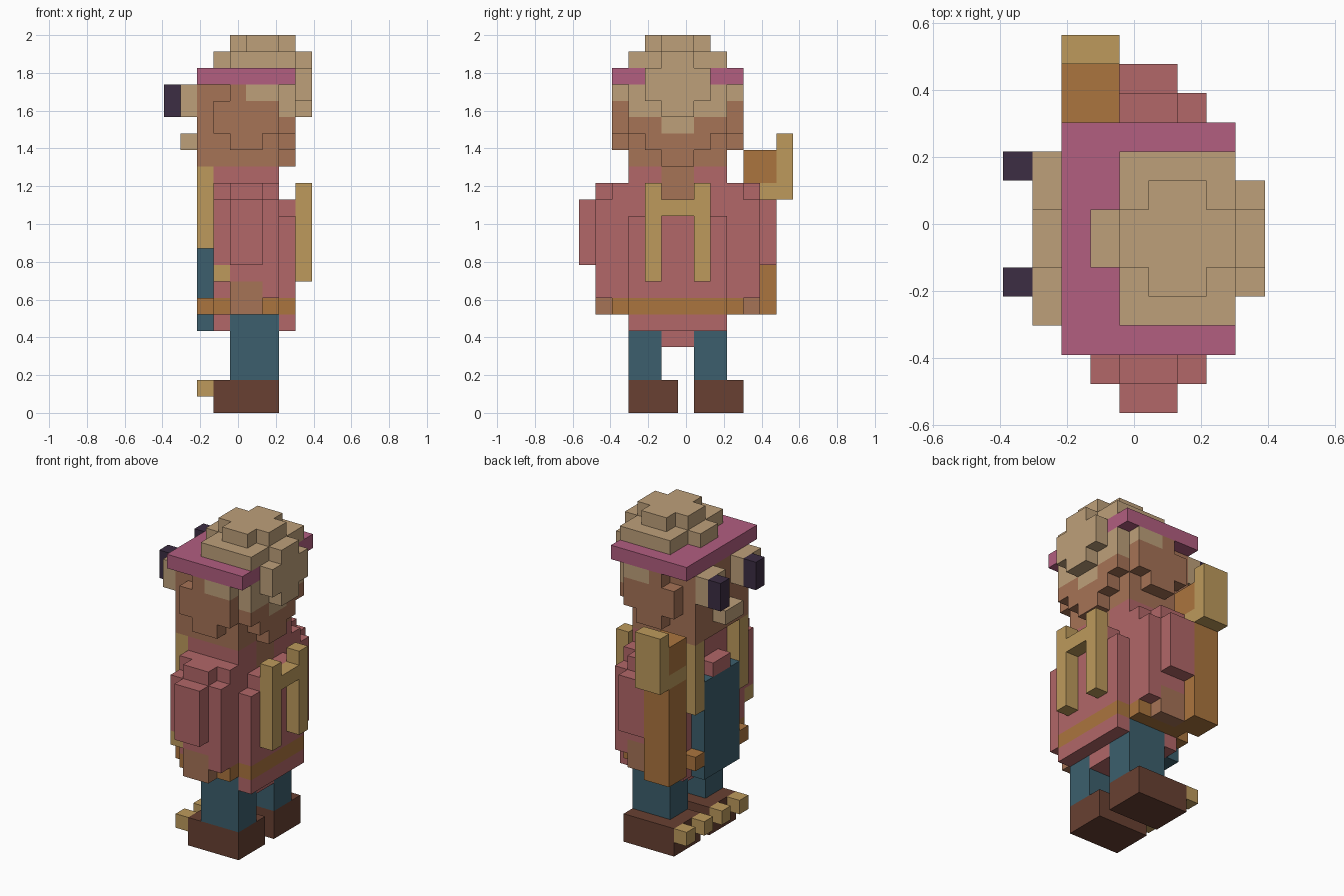
import bpy, bmesh
from mathutils import Vector

if "Cube" in bpy.data.objects:
    bpy.data.objects.remove(bpy.data.objects["Cube"], do_unlink=True)

UNIT = 2 / 23                      # one block
ORIGIN = Vector((-4.5, -6.5, 0))   # grid corner, in blocks


def linear(c):
    c /= 255
    return c / 12.92 if c <= 0.04045 else ((c + 0.055) / 1.055) ** 2.4


def material(name, rgb):
    colour = [linear(c) for c in rgb] + [1]
    mat = bpy.data.materials.new(name)
    mat.use_nodes = True
    mat.diffuse_color = colour
    bsdf = mat.node_tree.nodes["Principled BSDF"]
    bsdf.inputs["Base Color"].default_value = colour
    bsdf.inputs["Roughness"].default_value = 0.9
    return mat


SKIN = material("skin brown", (166, 115, 86))
TAN = material("hair tan", (190, 160, 122))
ROSE = material("shirt rose", (178, 103, 104))
PLUM = material("headband plum", (178, 94, 128))
GOLD = material("strap gold", (189, 154, 92))
AMBER = material("belt amber", (171, 117, 62))
BLUE = material("trouser blue", (60, 95, 109))
LEATHER = material("boot brown", (104, 64, 50))
DARK = material("pupil dark", (60, 45, 67))

cells = {}   # grid cell -> part name
parts = {}   # part name -> material


def part(name, mat, *boxes, mirror=False):
    """Fill block ranges (x0, x1, y0, y1, z0, z1); later parts replace earlier ones."""
    parts[name] = mat
    boxes = list(boxes)
    if mirror:
        boxes += [(a, b, 12 - d, 12 - c, e, f) for a, b, c, d, e, f in boxes]
    for a, b, c, d, e, f in boxes:
        for x in range(a, b):
            for y in range(c, d):
                for z in range(e, f):
                    cells[x, y, z] = name


# Feet and legs
part("boots", LEATHER, (3, 7, 3, 6, 0, 2), (3, 7, 7, 10, 0, 2))
part("toes", GOLD, *[(2, 3, y, y + 1, 1, 2) for y in (3, 5, 7, 9)])

# Shirt: core, back panel, sides and lower tail
part("shirt", ROSE, (3, 7, 3, 9, 5, 15), (7, 8, 3, 9, 5, 12), (7, 8, 4, 8, 12, 13),
     (3, 7, 2, 10, 6, 14), (4, 7, 5, 7, 4, 5))
part("trousers", BLUE, (4, 7, 3, 5, 2, 6), mirror=True)
part("bib", BLUE, (2, 3, 4, 8, 5, 12))
part("collar", ROSE, (2, 3, 5, 7, 12, 13))

# Belt
part("belt", AMBER, (3, 8, 3, 9, 6, 7), (3, 7, 2, 10, 6, 7),
     (2, 3, 3, 4, 6, 7), (2, 3, 8, 9, 6, 7))

# Arms and hands
part("arms", ROSE, (4, 6, 0, 1, 9, 13), (4, 6, 1, 2, 8, 14),
     (3, 4, 1, 2, 9, 13), (6, 7, 1, 2, 7, 13), mirror=True)
part("hands", SKIN, (4, 6, 1, 2, 6, 8), mirror=True)
part("cuff", GOLD, (3, 4, 1, 2, 8, 9))

# Straps on both faces of the torso
part("chest_straps", GOLD, (2, 3, 3, 4, 10, 15), mirror=True)
part("back_straps", GOLD, (8, 9, 4, 5, 8, 14), (8, 9, 5, 7, 12, 13), mirror=True)

# Carried holder with a gold fitting
part("holder", AMBER, (2, 4, 10, 12, 6, 16))
part("holder_fitting", GOLD, (2, 4, 10, 12, 13, 14), (2, 4, 12, 13, 13, 17))

# Head with stepped cheeks and back
part("head", SKIN, (2, 7, 3, 9, 15, 20), (7, 8, 3, 9, 17, 20),
     (7, 8, 4, 8, 16, 17), (7, 8, 5, 7, 15, 16))
part("cheeks", SKIN, (4, 7, 2, 3, 19, 20), (3, 7, 2, 3, 17, 19),
     (4, 6, 2, 3, 16, 17), mirror=True)
part("neck", SKIN, (6, 7, 5, 7, 13, 15))
part("mouth", TAN, (1, 2, 5, 7, 16, 17))
part("eyes", TAN, (1, 2, 3, 5, 18, 20), mirror=True)
part("pupils", DARK, (0, 1, 4, 5, 18, 20), (0, 1, 8, 9, 18, 20))

# Headband and hair
part("headband", PLUM, (2, 8, 2, 10, 20, 21))
part("hair_sides", TAN, (5, 7, 2, 3, 19, 20), (7, 8, 3, 9, 18, 20),
     (7, 8, 5, 7, 17, 18), mirror=True)
part("hair_back", TAN, (8, 9, 4, 8, 19, 21), (8, 9, 5, 7, 18, 22))
part("hair_top", TAN, (4, 8, 3, 9, 21, 22), (3, 9, 5, 7, 21, 22),
     (5, 7, 4, 8, 22, 23), (4, 8, 5, 7, 22, 23))


def build(name, mat):
    """Make one object from the outward faces of a part's blocks."""
    bm = bmesh.new()
    verts = {}

    def vert(p):
        key = tuple(p)
        if key not in verts:
            verts[key] = bm.verts.new((Vector(key) + ORIGIN) * UNIT)
        return verts[key]

    for cell, owner in cells.items():
        if owner != name:
            continue
        for axis in range(3):
            u, v = (axis + 1) % 3, (axis + 2) % 3
            for side in (0, 1):
                beside = list(cell)
                beside[axis] += 2 * side - 1
                if tuple(beside) in cells:
                    continue
                quad = []
                for du, dv in ((0, 0), (1, 0), (1, 1), (0, 1)):
                    p = list(cell)
                    p[axis] += side
                    p[u] += du
                    p[v] += dv
                    quad.append(vert(p))
                bm.faces.new(quad if side else quad[::-1])
    # Merge flat block faces into larger panels
    bmesh.ops.dissolve_limit(bm, angle_limit=0.01, verts=bm.verts[:], edges=bm.edges[:])
    mesh = bpy.data.meshes.new(name)
    bm.to_mesh(mesh)
    bm.free()
    mesh.materials.append(mat)
    bpy.context.collection.objects.link(bpy.data.objects.new(name, mesh))


for part_name, part_mat in parts.items():
    build(part_name, part_mat)
